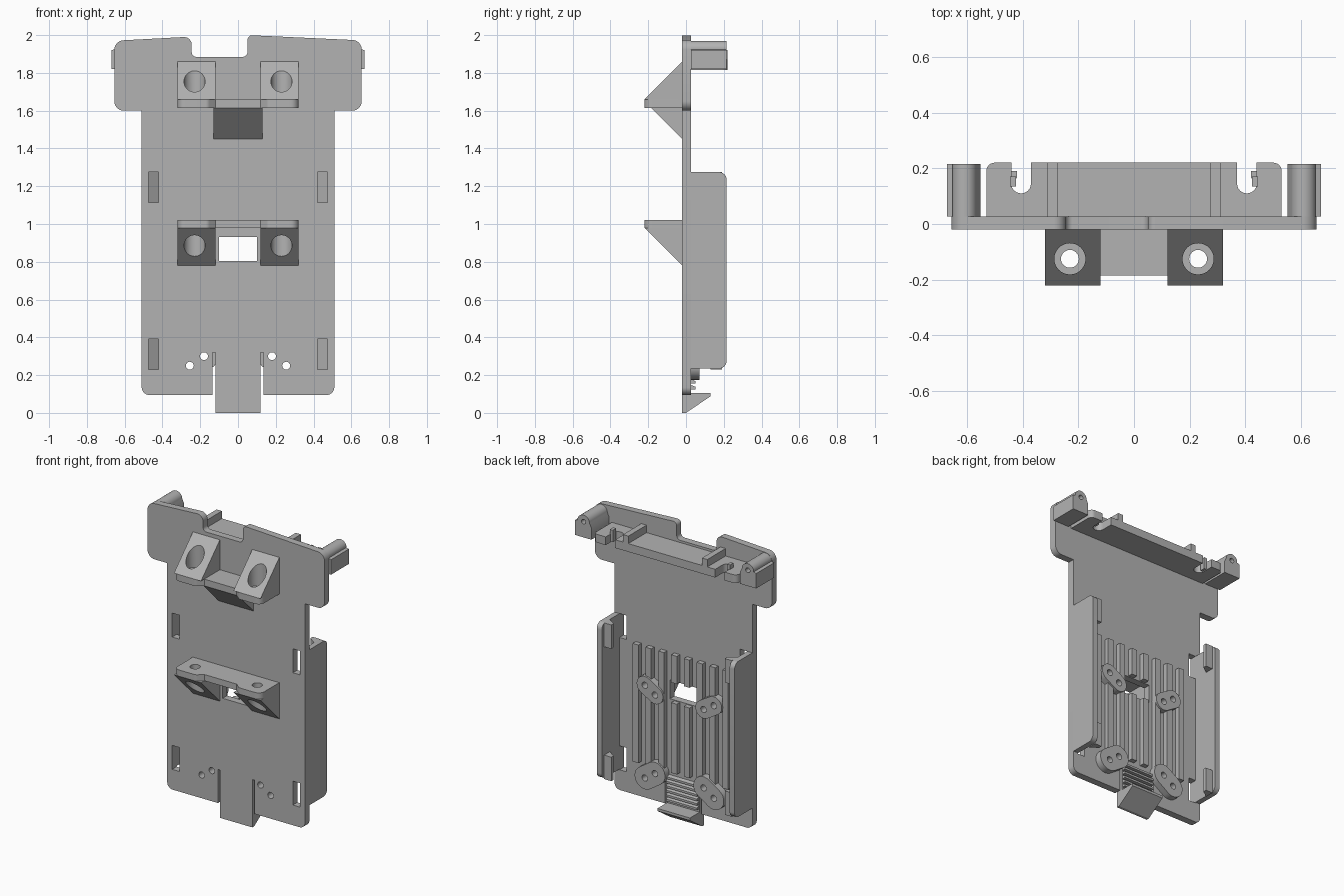
import bpy, bmesh, math
from mathutils import Vector

if "Cube" in bpy.data.objects:
    bpy.data.objects.remove(bpy.data.objects["Cube"])

grey = bpy.data.materials.new("plain grey")
grey.use_nodes = True
grey.diffuse_color = (0.45, 0.45, 0.45, 1)
grey.node_tree.nodes["Principled BSDF"].inputs["Base Color"].default_value = (0.45, 0.45, 0.45, 1)

FRONT, BACK = -0.02, 0.027


def rounded(points, steps=6):
    """Outline with corners (a, b, radius) replaced by arcs."""
    out = []
    for i, p in enumerate(points):
        c = Vector(p[:2])
        if len(p) < 3:
            out.append(c)
            continue
        u = (Vector(points[i - 1][:2]) - c).normalized()
        v = (Vector(points[(i + 1) % len(points)][:2]) - c).normalized()
        half = u.angle(v) / 2
        mid = c + (u + v).normalized() * p[2] / math.sin(half)
        start = c + u * p[2] / math.tan(half) - mid
        end = c + v * p[2] / math.tan(half) - mid
        for k in range(steps + 1):
            out.append(mid + start.lerp(end, k / steps).normalized() * p[2])
    return out


def circle(a, b, r, n=24):
    return [(a + r * math.cos(math.tau * k / n), b + r * math.sin(math.tau * k / n)) for k in range(n)]


def rect(a0, a1, b0, b1):
    return [(a0, b0), (a1, b0), (a1, b1), (a0, b1)]


def sym(half):
    """Complete a right-hand outline with its mirror image."""
    return half + [(-p[0], *p[1:]) for p in reversed(half)]


def prism(name, outlines, lo, hi, axis):
    """Extrude one or more outlines along an axis."""
    place = {"x": lambda a, b, d: (d, a, b), "y": lambda a, b, d: (a, d, b),
             "z": lambda a, b, d: (a, b, d)}[axis]
    bm = bmesh.new()
    for pts in outlines:
        pts = rounded(pts)
        face = bm.faces.new([bm.verts.new(place(p[0], p[1], lo)) for p in pts])
        ext = bmesh.ops.extrude_face_region(bm, geom=[face])
        verts = [g for g in ext["geom"] if isinstance(g, bmesh.types.BMVert)]
        bmesh.ops.translate(bm, verts=verts, vec=place(0, 0, hi - lo))
    bmesh.ops.recalc_face_normals(bm, faces=bm.faces)
    mesh = bpy.data.meshes.new(name)
    bm.to_mesh(mesh)
    bm.free()
    mesh.materials.append(grey)
    ob = bpy.data.objects.new(name, mesh)
    bpy.context.collection.objects.link(ob)
    return ob


def finish(ob, cutters=(), mirror=False):
    """Cut, mirror and shade a part."""
    bpy.ops.object.select_all(action="DESELECT")
    bpy.context.view_layer.objects.active = ob
    ob.select_set(True)
    for c in cutters:
        mod = ob.modifiers.new("cut", "BOOLEAN")
        mod.operation, mod.solver, mod.object = "DIFFERENCE", "EXACT", c
        bpy.ops.object.modifier_apply(modifier=mod.name)
    if mirror:
        mod = ob.modifiers.new("mirror", "MIRROR")
        mod.use_clip = False
        bpy.ops.object.modifier_apply(modifier=mod.name)
    bpy.ops.object.shade_smooth_by_angle(angle=math.radians(30))
    return ob


# Cutters
pins = [(0.255, 0.25), (0.18, 0.30), (0.255, 0.87), (0.18, 0.825)]
pin_cut = prism("pin_hole_cutter", [circle(s * x, z, 0.021, 16) for x, z in pins for s in (1, -1)], -0.1, 0.2, "y")
slot_cut = prism("slot_cutter", [rect(-0.1, 0.1, 0.805, 0.93)] +
                 [rect(*sorted((s * 0.42, s * 0.473)), z, z + 0.16) for z in (0.23, 1.115) for s in (1, -1)],
                 -0.1, 0.1, "y")
screw_cut = prism("screw_cutter", [circle(s * 0.23, -0.125, 0.032) for s in (1, -1)], 0.5, 1.95, "z")
bore_cut = prism("bore_cutter", [circle(0.23, -0.125, 0.056, 32)], 0.5, 1.95, "z")
peg_cut = prism("peg_cutter", [circle(0.608, 1.925, 0.016, 16)], 0.12, 0.3, "y")

# Back plate with wide head and cut-out tongue
lower = [(0.12, 0.1), (0.12, 0.32), (0.135, 0.32), (0.135, 0.095), (0.51, 0.095, 0.04), (0.51, 1.6)]
head_right = [(0.655, 1.6, 0.05), (0.655, 1.972, 0.05), (0.05, 2.0, 0.025), (0.05, 1.885, 0.025)]
head_left = [(-0.245, 1.885, 0.025), (-0.245, 1.992, 0.04), (-0.655, 1.97, 0.05), (-0.655, 1.6, 0.05)]
outline = lower + head_right + head_left + [(-p[0], *p[1:]) for p in reversed(lower)]
finish(prism("back_plate", [outline], FRONT, BACK, "y"), [pin_cut, slot_cut])

# Latch hook and grip ridges on the tongue
finish(prism("latch_hook", [[(FRONT, 0), (0, 0), (0.13, 0.088), (0.13, 0.105), (BACK, 0.105),
                             (BACK, 0.1), (FRONT, 0.1)]], -0.12, 0.12, "x"))
ridges = [[(BACK, z), (BACK + 0.022, z), (BACK + 0.022, z + 0.014), (BACK, z + 0.022)]
          for z in [0.125 + 0.03 * k for k in range(6)]]
finish(prism("grip_ridges", ridges, -0.115, 0.115, "x"))

# Vertical ribs, the inner pair interrupted by the window
ribs = []
for k in range(4):
    x = 0.047 + 0.095 * k
    spans = [(0.33, 0.8), (0.935, 1.12)] if k == 0 else [(0.33, 1.12)]
    ribs += [rect(x - 0.021, x + 0.021, *s) for s in spans]
finish(prism("ribs", ribs, BACK, 0.06, "y"), [pin_cut], True)


# Oval pads around the pin holes
def pad(name, a, b, r=0.075):
    d = Vector(b) - Vector(a)
    t = math.atan2(d.y, d.x)
    pts = []
    for c, start in ((b, t - math.pi / 2), (a, t + math.pi / 2)):
        pts += [(c[0] + r * math.cos(start + math.pi * k / 12),
                 c[1] + r * math.sin(start + math.pi * k / 12)) for k in range(13)]
    finish(prism(name, [pts], BACK, 0.072, "y"), [pin_cut], True)


pad("lower_pads", pins[0], pins[1])
pad("upper_pads", pins[2], pins[3], 0.06)

# Side walls with inner clips
finish(prism("side_walls", [[(BACK, 0.235), (0.215, 0.235, 0.04), (0.215, 1.275, 0.04), (BACK, 1.275)]],
             0.473, 0.51, "x"), mirror=True)
clips = [[(0.473, 0.13), (0.42, 0.165), (0.42, 0.19), (0.473, 0.19)]]
for name, z in (("lower_clips", 0.23), ("upper_clips", 1.115)):
    finish(prism(name, clips, z, z + 0.16, "z"), mirror=True)

# Shelf with round-bottomed notches, fingers and small catches
shelf = sym([(0.37, 0.22), (0.37, 0.11, 0.034), (0.44, 0.11, 0.034), (0.44, 0.22), (0.53, 0.22, 0.03), (0.53, BACK)])
finish(prism("shelf", [shelf], 1.815, 1.87, "z"))
finish(prism("shelf_fingers", [rect(BACK, 0.22, 1.87, 1.92)], 0.273, 0.312, "x"), mirror=True)
finish(prism("shelf_catches", [rect(0.423, 0.445, 0.135, 0.17)], 1.82, 1.9, "z"), mirror=True)

# Corner sockets with a round top
sockets = [[(0.55, 1.82), (0.67, 1.82), (0.67, 1.92), (0.651, 1.925)] +
           [(0.608 + 0.045 * math.cos(math.pi * k / 12), 1.925 + 0.045 * math.sin(math.pi * k / 12))
            for k in range(1, 13)] + [(0.55, 1.9)]]
finish(prism("corner_sockets", sockets, BACK, 0.215, "y"), [peg_cut], True)

# Front brackets: ear plate and bored wedges
ears = sym([(0.12, -0.185), (0.16, -0.22, 0.03), (0.32, -0.22, 0.04), (0.32, FRONT)])
for name, z0, z1, base, tip in (("lower", 0.98, 1.022, 0.98, 0.78), ("upper", 1.615, 1.66, 1.66, 1.86)):
    finish(prism(name + "_bracket_plate", [ears], z0, z1, "z"), [screw_cut])
    finish(prism(name + "_bracket_wedges", [[(FRONT, tip), (-0.22, base), (FRONT, base)]], 0.12, 0.32, "x"),
           [bore_cut], True)
finish(prism("upper_bracket_gusset", [[(FRONT, 1.45), (-0.185, 1.615), (FRONT, 1.615)]], -0.13, 0.13, "x"))

for c in (pin_cut, slot_cut, screw_cut, bore_cut, peg_cut):
    bpy.data.objects.remove(c)
